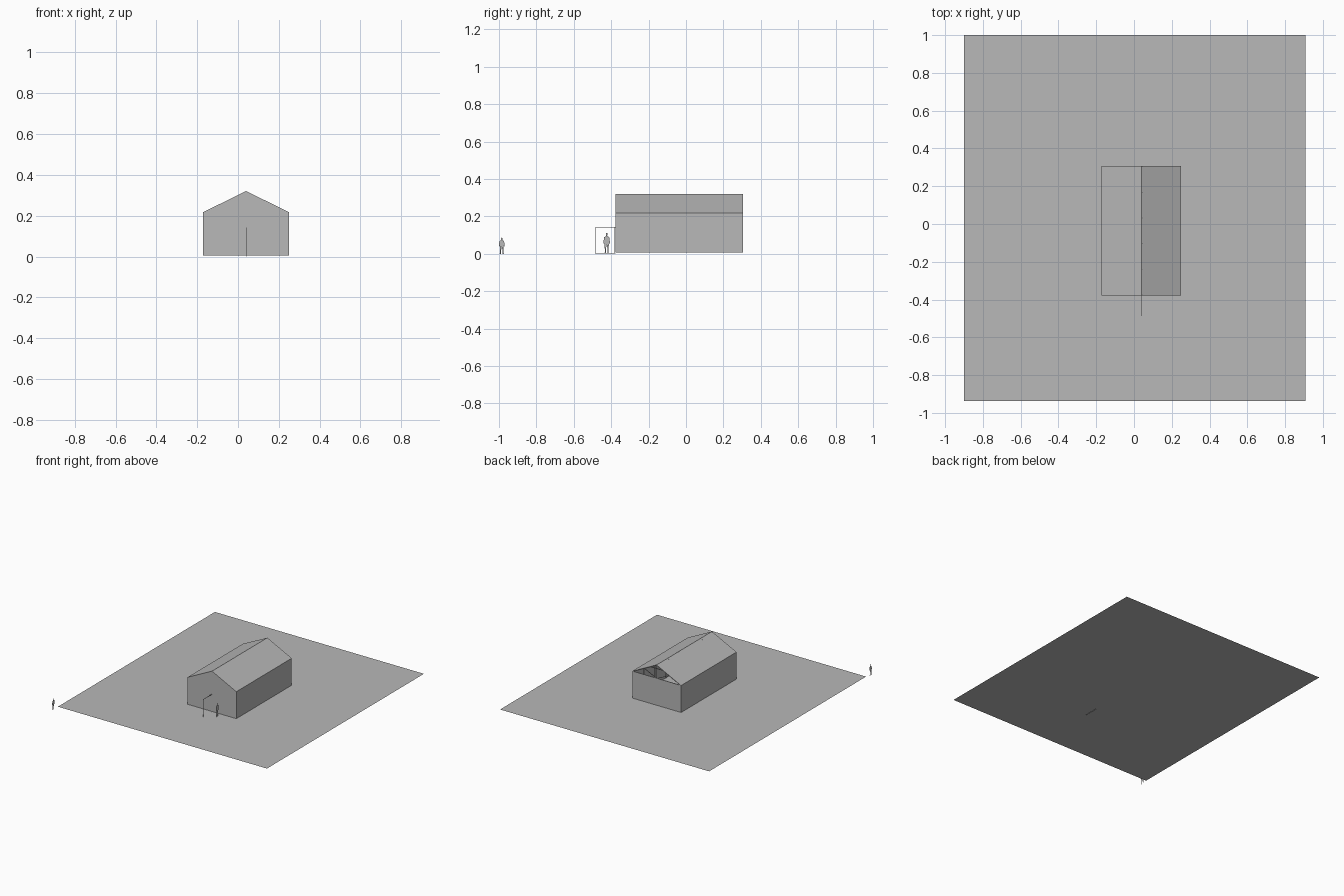
import bpy, bmesh, math
from mathutils import Vector

if "Cube" in bpy.data.objects:
    bpy.data.objects.remove(bpy.data.objects["Cube"])

grey = bpy.data.materials.new("plain_grey")
grey.diffuse_color = (0.48, 0.48, 0.48, 1)
grey.use_nodes = True
grey.node_tree.nodes["Principled BSDF"].inputs["Base Color"].default_value = grey.diffuse_color

# main dimensions
X0, X1, XR = -0.172, 0.25, 0.04      # left wall, right wall, ridge
Y0, Y1 = -0.378, 0.306               # front and back
ZG, ZE, ZR = 0.006, 0.217, 0.321     # ground, eaves, ridge


def surface(name, *polys):
    """Thin sheet made of one or more polygons."""
    bm = bmesh.new()
    for pts in polys:
        bm.faces.new([bm.verts.new(p) for p in pts])
    bmesh.ops.remove_doubles(bm, verts=bm.verts, dist=1e-5)
    return finish(name, bm)


def finish(name, bm):
    me = bpy.data.meshes.new(name)
    bm.to_mesh(me)
    bm.free()
    me.materials.append(grey)
    ob = bpy.data.objects.new(name, me)
    bpy.context.collection.objects.link(ob)
    return ob


def bar(bm, a, b, t):
    """Square bar from a to b in bm, t thick."""
    a, b = Vector(a), Vector(b)
    d = b - a
    side = Vector((0, 1, 0)) if abs(d.y) < 1e-6 else Vector((1, 0, 0))
    up = d.normalized().cross(side) * t / 2
    side = side * t / 2
    ring = [side + up, -side + up, -side - up, side - up]
    va = [bm.verts.new(a + r) for r in ring]
    vb = [bm.verts.new(b + r) for r in ring]
    for i in range(4):
        j = (i + 1) % 4
        bm.faces.new((va[i], va[j], vb[j], vb[i]))
    bm.faces.new(va[::-1])
    bm.faces.new(vb)
    bmesh.ops.recalc_face_normals(bm, faces=bm.faces)


# ground sheet
surface("ground_sheet", [(-0.9, -0.938, ZG), (0.907, -0.938, ZG),
                         (0.907, 1, ZG), (-0.9, 1, ZG)])

# walls: front with gable, back only up to the eaves
surface("front_wall", [(X0, Y0, ZG), (X1, Y0, ZG), (X1, Y0, ZE),
                       (XR, Y0, ZR), (X0, Y0, ZE)])
surface("back_wall", [(X1, Y1, ZG), (X0, Y1, ZG), (X0, Y1, ZE), (X1, Y1, ZE)])
surface("left_wall", [(X0, Y1, ZG), (X0, Y0, ZG), (X0, Y0, ZE), (X0, Y1, ZE)])
surface("right_wall", [(X1, Y0, ZG), (X1, Y1, ZG), (X1, Y1, ZE), (X1, Y0, ZE)])

# roof slopes
surface("roof",
        [(X0, Y0, ZE), (XR, Y0, ZR), (XR, Y1, ZR), (X0, Y1, ZE)],
        [(X1, Y1, ZE), (XR, Y1, ZR), (XR, Y0, ZR), (X1, Y0, ZE)])

# frames inside: posts, rafters, tie beam and webs at every bay
T = 0.005
bm = bmesh.new()
bays = 5
for i in range(bays + 1):
    y = Y0 + T / 2 + (Y1 - Y0 - T) * i / bays
    for xe, s in ((X0, 1), (X1, -1)):
        xi = xe + s * T / 2
        low = ZE - T / 2
        bar(bm, (xi, y, ZG), (xi, y, low), T)
        bar(bm, (xi, y, low), (XR, y, ZR - T / 2), T)
        xm = (xe + XR) / 2
        bar(bm, (XR, y, low), (xm, y, (ZE + ZR) / 2 - T), T * 0.8)
    bar(bm, (X0 + T, y, ZE - T / 2), (X1 - T, y, ZE - T / 2), T)
    bar(bm, (XR, y, ZE), (XR, y, ZR - T), T * 0.8)
bar(bm, (XR, Y0, ZR - T), (XR, Y1, ZR - T), T)
finish("roof_frames", bm)

# open door frame, standing out from the front wall
bm = bmesh.new()
t = 0.003
ya, yb, zt = -0.485, Y0, 0.141
bar(bm, (XR, ya, 0.001), (XR, ya, zt), t)
bar(bm, (XR, yb - t, 0.001), (XR, yb - t, zt), t)
bar(bm, (XR, ya, zt), (XR, yb, zt), t)
bar(bm, (XR, ya, 0.0035), (XR, yb, 0.0035), t)
finish("door_frame", bm)


def person(name, x, y, z, h, half):
    """Flat standing silhouette in the y-z plane, from a half outline."""
    pts = lambda s, o: [(x, y + s * a * half, z + b * h) for a, b in o]
    head = [(0, 1), (0.2, 0.985), (0.3, 0.94), (0.25, 0.88), (0.17, 0.86)]
    trunk = [(0.17, 0.84), (0.75, 0.8), (0.9, 0.7), (1, 0.55), (0.9, 0.45),
             (0.72, 0.48), (0.66, 0.42)]
    leg = [(0.62, 0.25), (0.55, 0.04), (0.8, 0), (0.25, 0), (0.22, 0.25),
           (0, 0.43)]
    o = head + trunk + leg
    surface(name, pts(1, o) + pts(-1, o[1:-1])[::-1])


person("person_near_door", 0.118, -0.424, 0.003, 0.109, 0.017)
person("person_at_corner", -0.906, -0.985, 0.0, 0.087, 0.015)
